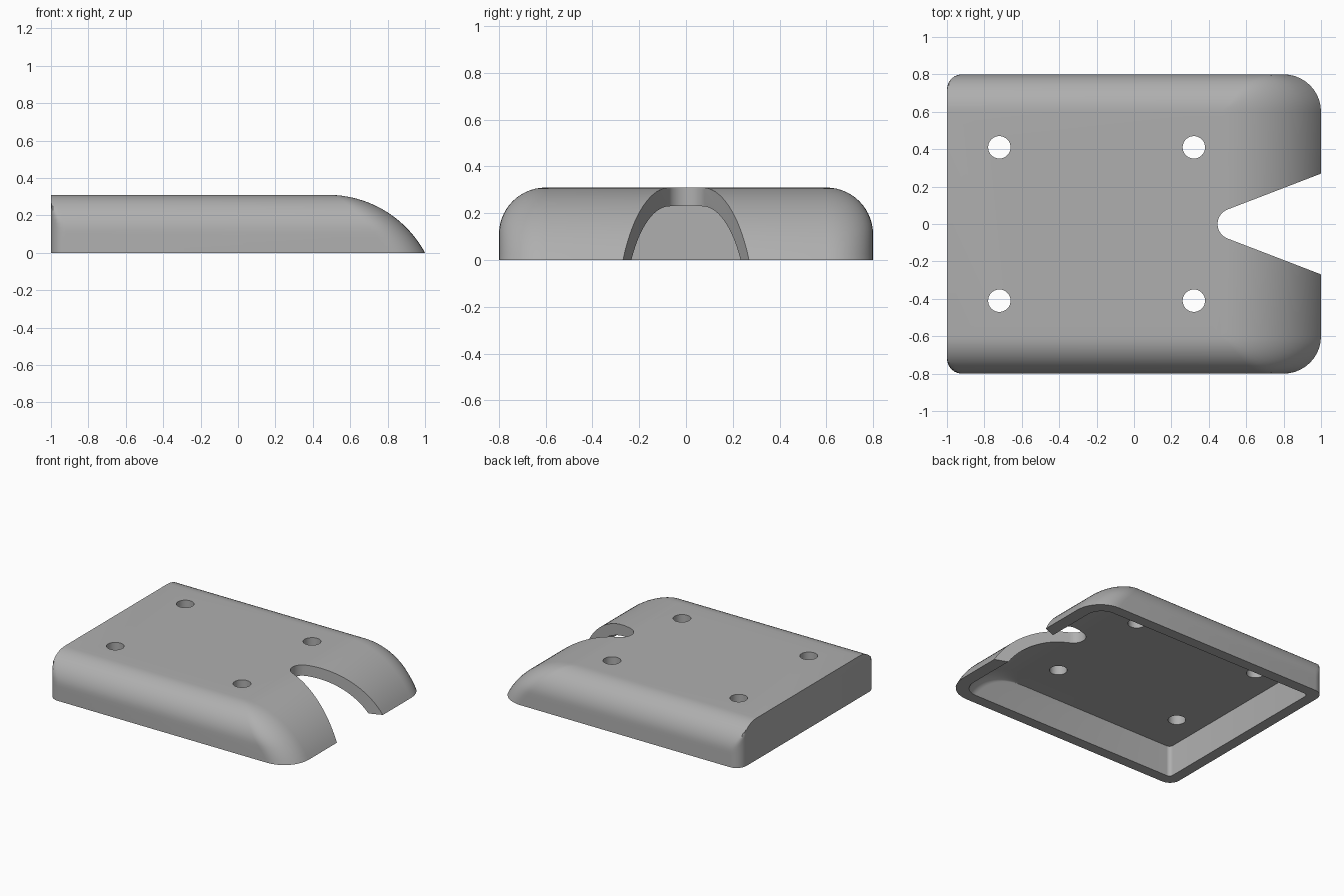
import bpy
import bmesh
from math import sin, cos, pi, sqrt, asin

if "Cube" in bpy.data.objects:
    bpy.data.objects.remove(bpy.data.objects["Cube"], do_unlink=True)

grey = bpy.data.materials.new("plain_grey")
grey.use_nodes = True
colour = (0.43, 0.43, 0.43, 1)
grey.diffuse_color = colour
grey.node_tree.nodes["Principled BSDF"].inputs["Base Color"].default_value = colour

WALL, HEIGHT, HALF_W, FILLET = 0.08, 0.31, 0.8, 0.2
NOSE_X, NOSE_R = 0.48, 0.591        # centre and radius of the nose curve
NOSE_Z = HEIGHT - NOSE_R


def arc(cx, cy, r, start, end, steps):
    angles = [start + (end - start) * i / steps for i in range(steps + 1)]
    return [(cx + r * cos(a), cy + r * sin(a)) for a in angles]


def mirrored(half):
    return half + [(x, -y) for x, y in reversed(half)]


def outline(front, side, r_front, back, side_max, r_back):
    """Plan outline; back corners are vertical rounds trimmed by the side."""
    half = arc(front - r_front, side - r_front, r_front, 0, pi / 2, 10)
    rear = arc(back + r_back, side_max - r_back, r_back, pi / 2, pi, 6)
    return mirrored(half + [(x, min(y, side)) for x, y in rear])


def loft(name, rings):
    """Skin a stack of (z, outline) rings and cap both ends."""
    bm = bmesh.new()
    loops = [[bm.verts.new((x, y, z)) for x, y in pts] for z, pts in rings]
    for low, high in zip(loops, loops[1:]):
        n = len(low)
        for i in range(n):
            j = (i + 1) % n
            bm.faces.new((low[i], low[j], high[j], high[i]))
    bm.faces.new(loops[0][::-1])
    bm.faces.new(loops[-1])
    bmesh.ops.recalc_face_normals(bm, faces=bm.faces[:])
    mesh = bpy.data.meshes.new(name)
    bm.to_mesh(mesh)
    bm.free()
    obj = bpy.data.objects.new(name, mesh)
    bpy.context.collection.objects.link(obj)
    mesh.materials.append(grey)
    return obj


def nose(z, r):
    return NOSE_X + sqrt(max(r * r - (z - NOSE_Z) ** 2, 0))


# Outer body: straight lower wall, then the rounded shoulder
base = HEIGHT - FILLET
levels = [(base * i / 4, HALF_W) for i in range(4)]
levels += [(z, y) for y, z in arc(HALF_W - FILLET, base, FILLET, 0, pi / 2, 14)]
body = loft("cover_shell", [
    (z, outline(nose(z, NOSE_R), y, max(0.03, FILLET - (HALF_W - y)),
                -1, HALF_W, 0.08))
    for z, y in levels])

# Hollow underside following the nose curve
inner_r = NOSE_R - WALL
start = asin(-NOSE_Z / inner_r)
depths = [z for x, z in arc(0, NOSE_Z, inner_r, start, pi / 2, 14)]
rings = [(z, outline(nose(z, inner_r), HALF_W - WALL, 0.12,
                     WALL - 1, HALF_W - WALL, 0.03)) for z in depths]
cutters = [loft("cavity_cutter", [(-0.1, rings[0][1])] + rings)]

# Tapered slot with a rounded end
slope = 0.38
mouth = [(1.1, 0.27 + 0.1 * slope)]
slot = mirrored(mouth + arc(0.53, 0, 0.083, 1.935, pi - 0.05, 8))
cutters.append(loft("slot_cutter", [(-0.2, slot), (0.5, slot)]))

# Four screw holes
for x in (-0.72, 0.32):
    for y in (-0.41, 0.41):
        circle = arc(x, y, 0.06, 0, 2 * pi, 32)[:-1]
        cutters.append(loft("hole_cutter", [(0.1, circle), (0.5, circle)]))

bpy.ops.object.select_all(action='DESELECT')
bpy.context.view_layer.objects.active = body
body.select_set(True)
for cutter in cutters:
    mod = body.modifiers.new("cut", 'BOOLEAN')
    mod.operation = 'DIFFERENCE'
    mod.solver = 'EXACT'
    mod.object = cutter
    bpy.ops.object.modifier_apply(modifier=mod.name)
    bpy.data.objects.remove(cutter, do_unlink=True)

bpy.ops.object.shade_smooth_by_angle(angle=pi / 6)
